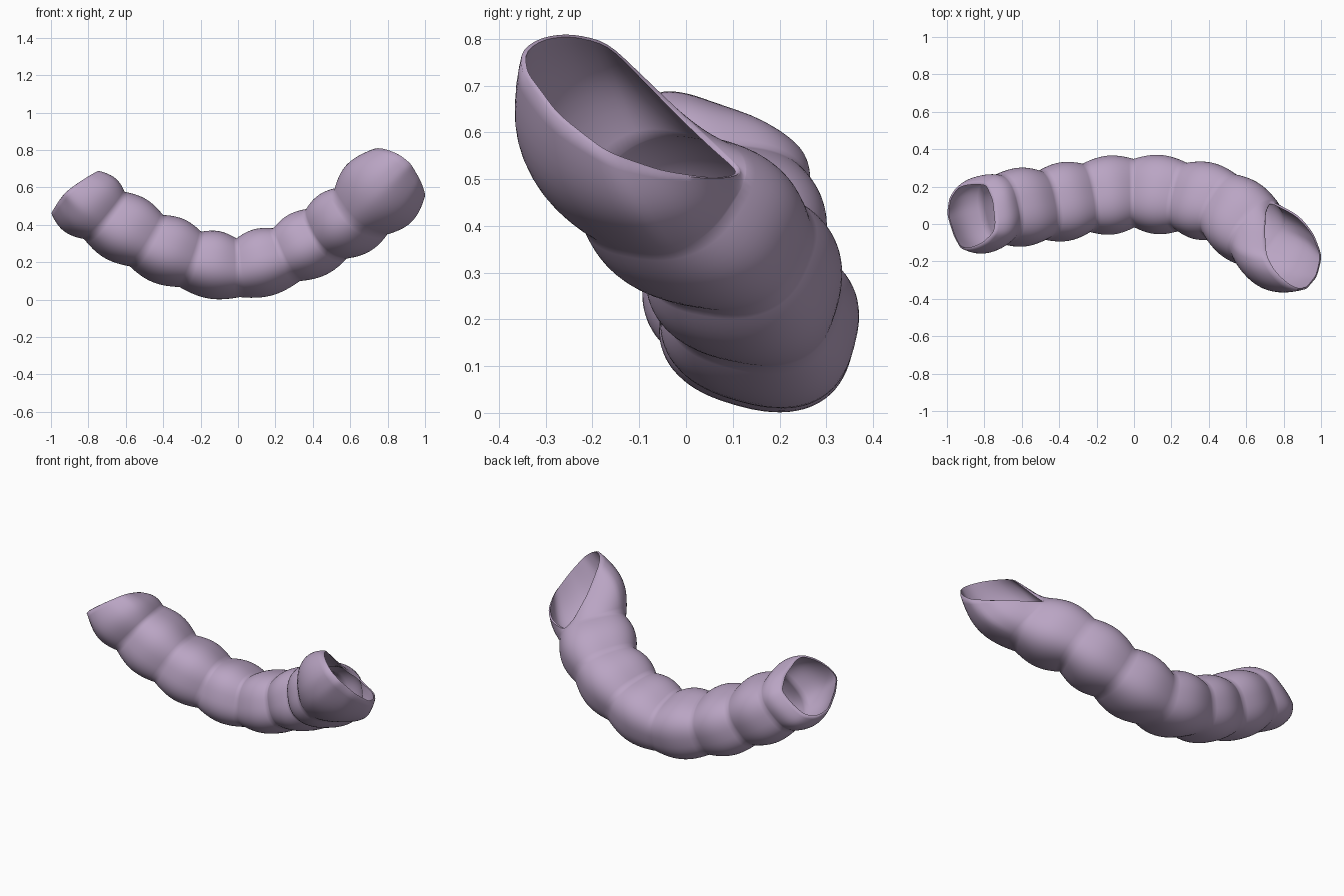
import bpy, math
from mathutils import Vector

if "Cube" in bpy.data.objects:
    bpy.data.objects.remove(bpy.data.objects["Cube"])

N, STEPS = 72, 12          # points round the tube, rows per segment
WALL = 0.011               # wall thickness
E = 2 / 2.6                # rounded-square exponent
TAU = 2 * math.pi

mat = bpy.data.materials.new("dusty lavender")
mat.diffuse_color = (0.49, 0.375, 0.55, 1)
mat.use_nodes = True
mat.node_tree.nodes["Principled BSDF"].inputs["Base Color"].default_value = mat.diffuse_color

# Crease rings: centre, half width, half height, sideways tilt
creases = [
    ((-0.715, 0.08, 0.45), 0.18, 0.16, -0.27),
    ((-0.49, 0.10, 0.315), 0.18, 0.156, -0.27),
    ((-0.255, 0.14, 0.215), 0.18, 0.15, -0.27),
    ((0.0, 0.165, 0.17), 0.18, 0.148, -0.27),
    ((0.26, 0.145, 0.24), 0.18, 0.148, -0.3),
    ((0.475, 0.093, 0.352), 0.183, 0.154, -0.42),
    ((0.66, -0.048, 0.472), 0.19, 0.162, -0.62),
]

# Left mouth: outline seen from above, laid on a sloping plane
left_xy = [(-0.79, 0.218), (-0.75, 0.13), (-0.735, 0.0), (-0.745, -0.05),
           (-0.80, -0.105), (-0.87, -0.14), (-0.925, -0.135), (-0.965, -0.06),
           (-1.0, 0.05), (-0.988, 0.14), (-0.945, 0.205), (-0.87, 0.225)]
left_rim = [Vector((x, y, 0.567 + (0.6 * (x + 0.87) - 0.19 * (y - 0.04)) / 0.75))
            for x, y in left_xy]

# Right flared mouth: long oblique outline
right_rim = [Vector(p) for p in [
    (0.73, 0.125, 0.515), (0.79, 0.095, 0.502), (0.88, 0.05, 0.50),
    (0.96, -0.05, 0.512), (1.005, -0.17, 0.55), (0.98, -0.28, 0.63),
    (0.92, -0.35, 0.725), (0.86, -0.355, 0.775), (0.80, -0.315, 0.803),
    (0.74, -0.25, 0.812), (0.70, -0.17, 0.795), (0.693, -0.05, 0.68),
    (0.705, 0.07, 0.565)]]


def centre(points):
    return sum(points, Vector()) / len(points)


def spow(a, e):
    return math.copysign(abs(a) ** e, a)


centres = [centre(left_rim)] + [Vector(c[0]) for c in creases] + [centre(right_rim)]


def frame(i):
    """Side and up directions of the cross-section at crease i."""
    t = centres[i + 1] - centres[i - 1]
    t.z *= 1.2
    t.normalize()
    ref = Vector((0, 0.96, creases[i - 1][3]))
    v = (ref - t * ref.dot(t)).normalized()
    return v, t.cross(v)


def crease_ring(i):
    """Rounded-square crease ring."""
    c, rv, ru, _ = creases[i - 1]
    v, u = frame(i)
    return [Vector(c) + v * rv * spow(math.cos(a), E) + u * ru * spow(math.sin(a), E)
            for a in (TAU * k / N for k in range(N))]


def rim_ring(points, i):
    """Resample a mouth outline by angle, matching its neighbouring crease."""
    v, u = frame(i)
    c = centre(points)
    pts = sorted([(math.atan2((p - c).dot(u), (p - c).dot(v)) % TAU, p) for p in points],
                 key=lambda q: q[0])
    pts = [(pts[-1][0] - TAU, pts[-1][1])] + pts + [(pts[0][0] + TAU, pts[0][1])]
    ring = []
    for k in range(N):
        b = TAU * k / N
        a = math.atan2(spow(math.sin(b), E), spow(math.cos(b), E)) % TAU
        for (a0, p0), (a1, p1) in zip(pts, pts[1:]):
            if a0 <= a <= a1:
                ring.append(p0.lerp(p1, (a - a0) / max(a1 - a0, 1e-6)))
                break
    for _ in range(3):
        ring = [(ring[k - 1] + ring[k] * 2 + ring[(k + 1) % N]) / 4 for k in range(N)]
    return ring


rings = [rim_ring(left_rim, 1)]
rings += [crease_ring(i) for i in range(1, len(creases) + 1)]
rings += [rim_ring(right_rim, len(creases))]
last = len(rings) - 2


def segment_row(s, t, inset=0.0, puffiness=1.0):
    """One row of a puffed segment, optionally moved inward."""
    axis = (centres[s + 1] - centres[s]).normalized()
    mid = centres[s].lerp(centres[s + 1], t)
    puff = puffiness * (0.15 if s in (0, last) else 0.11)
    row = []
    for a, b in zip(rings[s], rings[s + 1]):
        p = a.lerp(b, t)
        out = p - mid
        out = (out - axis * out.dot(axis)).normalized()
        length = (b - a).length
        if s == last:      # the short side of the flared mouth stays flat
            length *= min(1, max(0, (length - 0.1) / 0.2))
        bulge = puff * length * max(math.sin(math.pi * t), 0) ** 0.95
        row.append(p + out * (bulge - inset))
    return row


def skin(inset, puffiness):
    """All rows of the tube from the left mouth to the right mouth."""
    return [segment_row(s, j / STEPS, inset, puffiness)
            for s in range(last + 1) for j in range(STEPS + (s == last))]


# Outer skin, then back along the inside: a closed hollow tube
rows = skin(0, 1) + skin(WALL, 0.85)[::-1]
verts = [p for row in rows for p in row]
R = len(rows)
faces = [(i * N + k, i * N + (k + 1) % N,
          (i + 1) % R * N + (k + 1) % N, (i + 1) % R * N + k)
         for i in range(R) for k in range(N)]

mesh = bpy.data.meshes.new("segmented_tube")
mesh.from_pydata(verts, [], faces)
mesh.materials.append(mat)
tube = bpy.data.objects.new("segmented_tube", mesh)
bpy.context.collection.objects.link(tube)

bpy.context.view_layer.objects.active = tube
tube.select_set(True)
bpy.ops.object.shade_smooth_by_angle(angle=math.radians(75))
